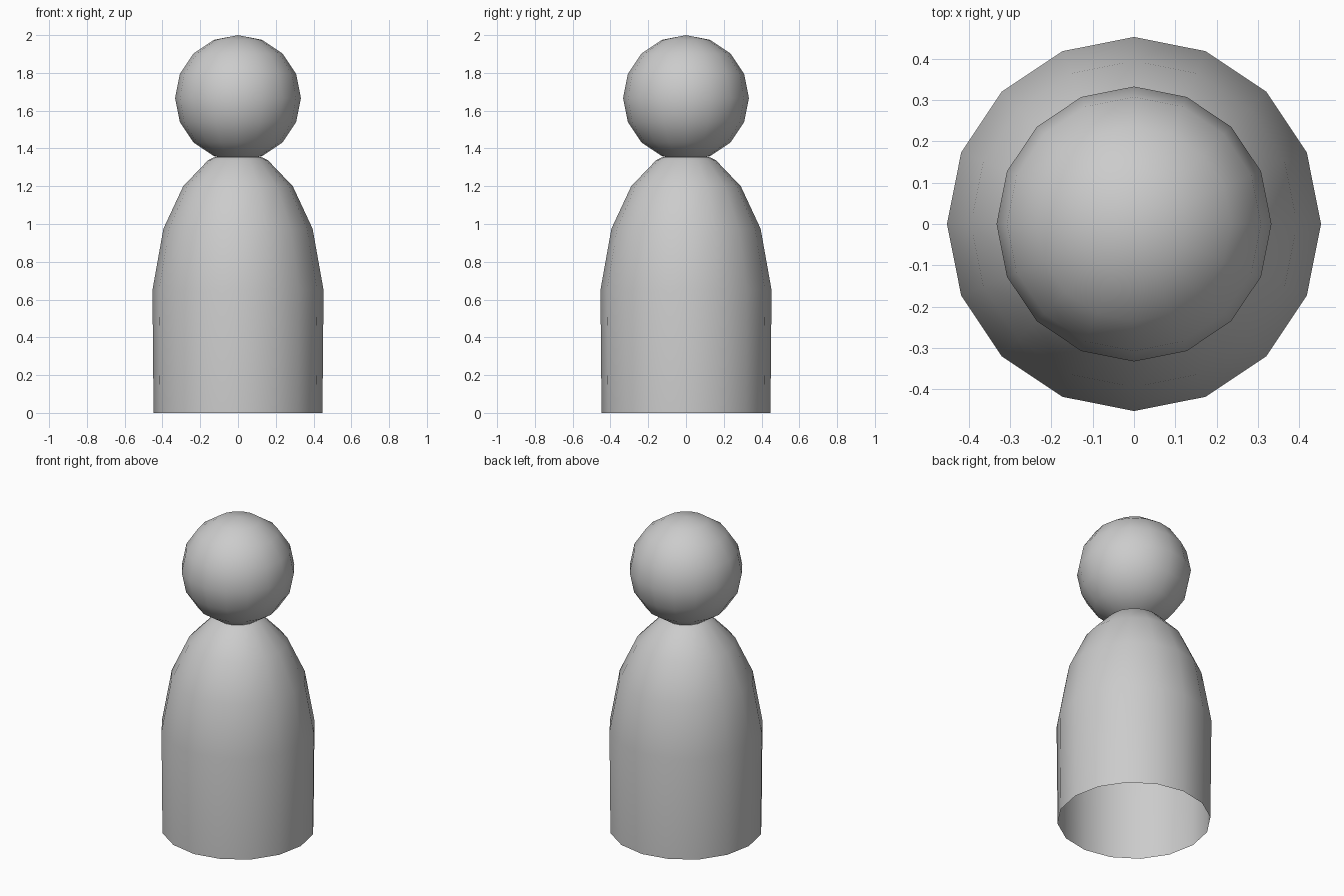
import bpy
import bmesh
import math

if "Cube" in bpy.data.objects:
    bpy.data.objects.remove(bpy.data.objects["Cube"])

SIDES = 16


def lathe(name, profile, sides=SIDES):
    """Spin a (radius, height) profile around z into an open smooth shell."""
    bm = bmesh.new()
    rings = []
    for r, z in profile:
        rings.append([bm.verts.new((r * math.cos(2 * math.pi * i / sides),
                                    r * math.sin(2 * math.pi * i / sides), z))
                      for i in range(sides)])
    for low, high in zip(rings, rings[1:]):
        for i in range(sides):
            j = (i + 1) % sides
            bm.faces.new((low[i], low[j], high[j], high[i])).smooth = True
    mesh = bpy.data.meshes.new(name)
    bm.to_mesh(mesh)
    bm.free()
    obj = bpy.data.objects.new(name, mesh)
    bpy.context.collection.objects.link(obj)
    return obj


# Body: bullet-shaped shell, open underneath, closing in at the neck
lathe("body", [(0.447, 0.0), (0.453, 0.65), (0.395, 0.975),
               (0.29, 1.2), (0.158, 1.338), (0.12, 1.356)])

# Head: low-poly ball resting in the neck opening
bpy.ops.mesh.primitive_uv_sphere_add(segments=SIDES, ring_count=8,
                                     radius=0.333, location=(0, 0, 1.667))
head = bpy.context.object
head.name = "head"
bpy.ops.object.shade_smooth()
